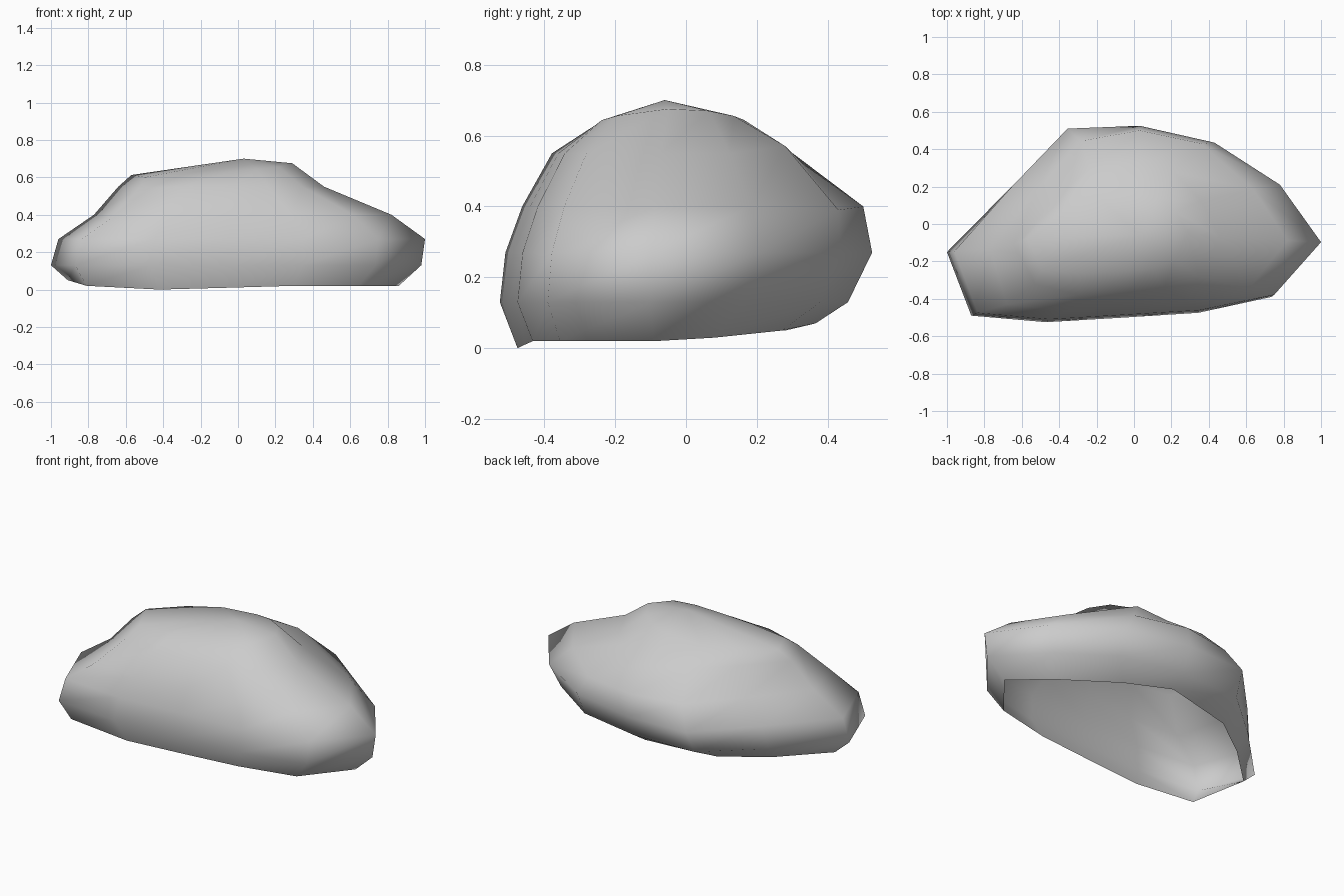
import bpy
import bmesh

# Remove the default cube only
default_cube = bpy.data.objects.get("Cube")
if default_cube:
    bpy.data.objects.remove(default_cube, do_unlink=True)


def make_material(name, colour):
    material = bpy.data.materials.new(name)
    material.use_nodes = True
    material.diffuse_color = colour
    shader = material.node_tree.nodes["Principled BSDF"]
    shader.inputs["Base Color"].default_value = colour
    return material


# Widest plan outline of the boulder, counter-clockwise from its left tip
outline = {
    "left tip": (-1, -.15), "front left": (-.87, -.49),
    "front foot": (-.47, -.525), "front middle": (-.05, -.5),
    "front": (.35, -.475), "front right": (.75, -.39),
    "right tip": (1, -.1), "right flank": (.78, .21),
    "back right": (.43, .435), "back": (.03, .525),
    "back left": (-.37, .51), "left flank": (-.68, .2),
}

# Each level: height, then outline scale toward -x, +x, front and back
levels = {
    "base": (.02, .90, .86, .91, .61),
    "low": (.13, 1.0, .98, 1.0, .87),
    "belly": (.27, .96, 1.0, .97, 1.0),
    "shoulder": (.40, .77, .82, .88, .87),
    "slope": (.55, .64, .46, .72, .59),
    "crown": (.66, .57, .29, .50, .31),
}

# Natural dents and bumps that break the regular shape
bumps = {
    ("base", "left tip"): (-.91, -.14, .05),
    ("base", "front left"): (-.81, -.455, .02),
    ("base", "front foot"): (-.42, -.475, 0),
    ("base", "front middle"): (-.05, -.455, .01),
    ("base", "right flank"): (.64, .08, .03),
    ("base", "back right"): (.3, .27, .05),
    ("base", "back"): (.02, .365, .07),
    ("base", "back left"): (-.41, .28, .05),
    ("base", "left flank"): (-.66, .1, .045),
    ("low", "right flank"): (.73, .165, .13),
    ("shoulder", "front left"): (-.68, -.43, .38),
    ("shoulder", "back right"): (.36, .43, .39),
    ("shoulder", "back"): (.03, .5, .40),
    ("slope", "front left"): (-.53, -.32, .54),
    ("slope", "back right"): (.21, .28, .57),
    ("slope", "back"): (.03, .33, .52),
}


def ring_point(level, side):
    if (level, side) in bumps:
        return bumps[level, side]
    height, left, right, front, back = levels[level]
    x, y = outline[side]
    x *= left if x < 0 else right
    y *= front if y < 0 else back
    # The crown tilts to one side and falls away front and back
    if level == "crown":
        height += .07 * x - .1 * abs(y)
    return x, y, height


# Boulder shell: rings bridged upward and closed by a peak, open underneath
bm = bmesh.new()
rings = [[bm.verts.new(ring_point(level, side)) for side in outline]
         for level in levels]
count = len(outline)
for lower, upper in zip(rings, rings[1:]):
    for i in range(count):
        j = (i + 1) % count
        bm.faces.new((lower[i], lower[j], upper[j], upper[i]))
crown = rings[-1]
peak = bm.verts.new((.03, -.06, .70))
for i in range(count):
    bm.faces.new((crown[i], crown[(i + 1) % count], peak))

for face in bm.faces:
    face.smooth = True
bm.normal_update()

mesh = bpy.data.meshes.new("boulder")
bm.to_mesh(mesh)
bm.free()
mesh.materials.append(make_material("stone grey", (.6, .6, .6, 1)))
boulder = bpy.data.objects.new("boulder", mesh)
bpy.context.collection.objects.link(boulder)
